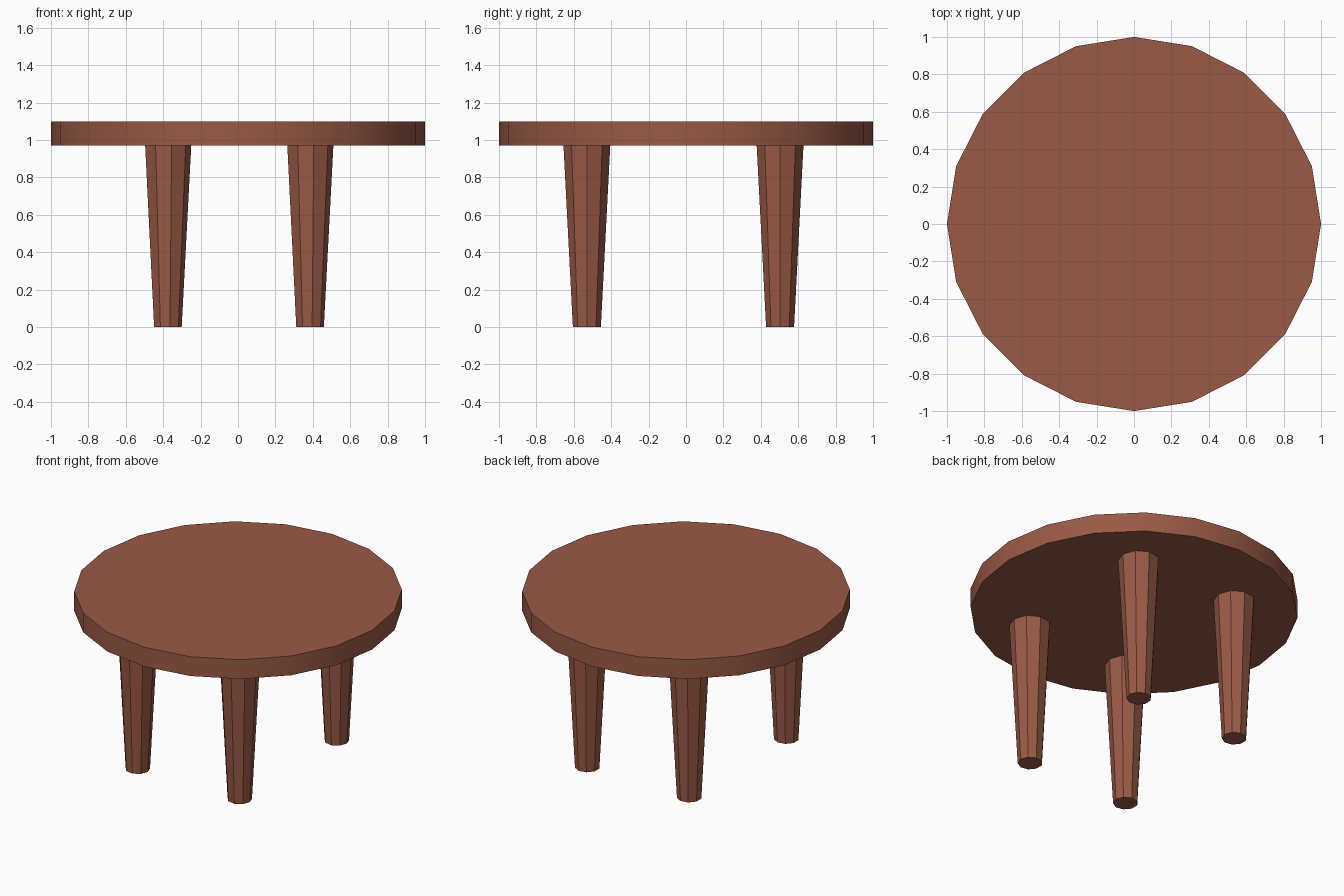
import bpy, math

if "Cube" in bpy.data.objects:
    bpy.data.objects.remove(bpy.data.objects["Cube"])

wood = bpy.data.materials.new("reddish brown wood")
wood.diffuse_color = (0.32, 0.102, 0.061, 1.0)
wood.use_nodes = True
wood.node_tree.nodes["Principled BSDF"].inputs["Base Color"].default_value = wood.diffuse_color

TOP_Z, UNDER_Z = 1.10, 0.97


def tapered_post(name, sides, r_bottom, r_top, z0, z1, x=0.0, y=0.0):
    """Upright prism with its first corner pointing along +x."""
    bpy.ops.mesh.primitive_cone_add(vertices=sides, radius1=r_bottom, radius2=r_top,
                                    depth=z1 - z0, location=(x, y, (z0 + z1) / 2))
    obj = bpy.context.object
    obj.name = name
    # Turn the mesh so that a corner lies on +x
    first = obj.data.vertices[0].co
    turn = -math.atan2(first.y, first.x)
    c, s = math.cos(turn), math.sin(turn)
    for v in obj.data.vertices:
        v.co.x, v.co.y = c * v.co.x - s * v.co.y, s * v.co.x + c * v.co.y
    obj.data.materials.append(wood)
    return obj


# Round tabletop with a softly shaded rim
tapered_post("tabletop", 20, 1.0, 1.0, UNDER_Z, TOP_Z)
bpy.ops.object.shade_smooth_by_angle(angle=math.radians(30))

# Four tapered legs, narrower at the foot
for row, y in (("front", -0.53), ("back", 0.503)):
    for side, x in (("left", -0.377), ("right", 0.383)):
        tapered_post(f"{row}_{side}_leg", 9, 0.076, 0.127, 0.0, UNDER_Z, x, y)
